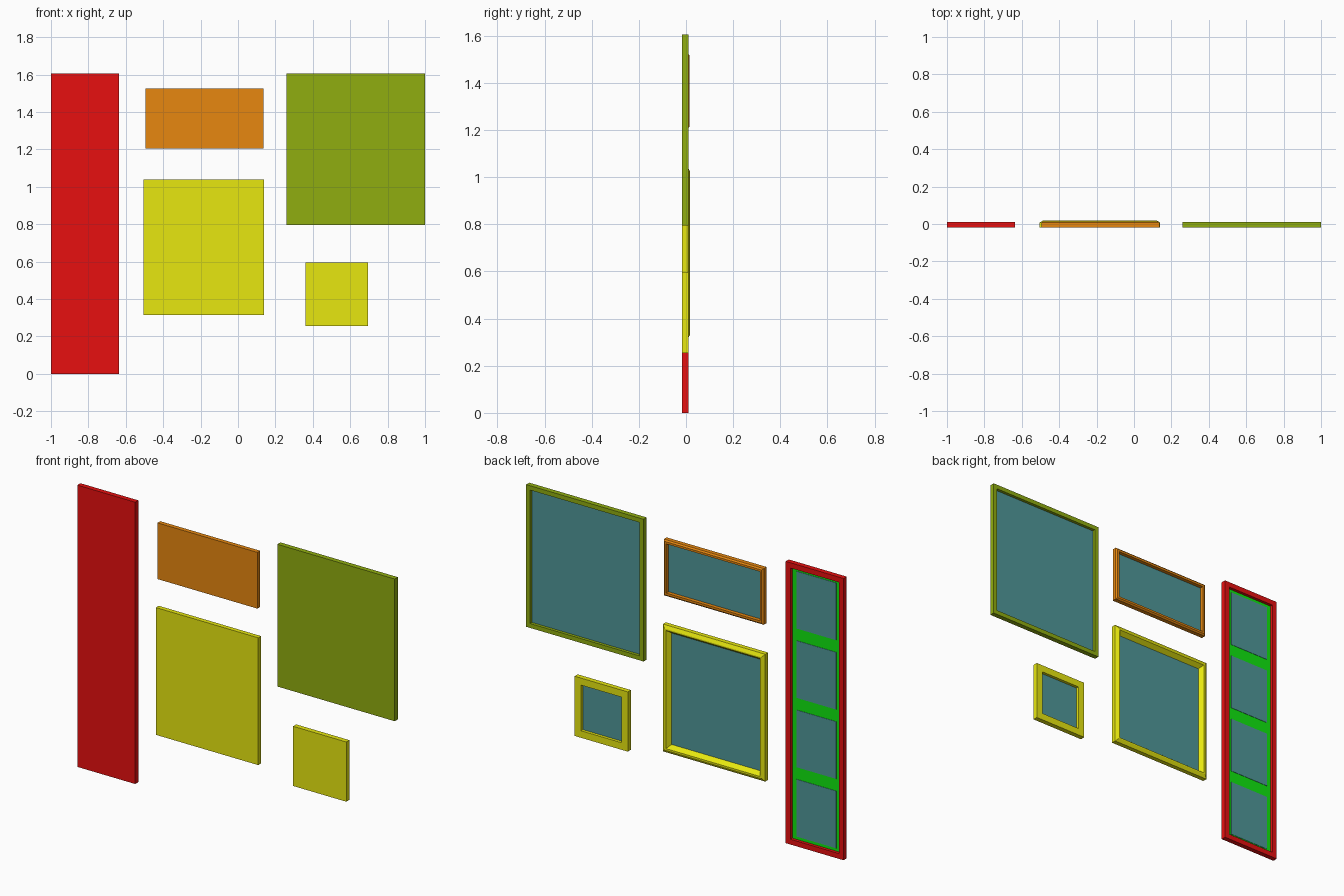
import bpy
import bmesh

cube = bpy.data.objects.get("Cube")
if cube:
    bpy.data.objects.remove(cube, do_unlink=True)


def material(name, rgb):
    mat = bpy.data.materials.new(name)
    mat.use_nodes = True
    colour = (*rgb, 1)
    mat.diffuse_color = colour
    mat.node_tree.nodes["Principled BSDF"].inputs["Base Color"].default_value = colour
    return mat


red = material("red", (0.8, 0.005, 0.005))
orange = material("orange", (0.8, 0.245, 0.005))
yellow = material("yellow", (0.8, 0.8, 0.005))
olive = material("olive green", (0.28, 0.42, 0.005))
green = material("bright green", (0.005, 0.8, 0.005))
teal = material("teal glass", (0.08, 0.31, 0.32))

FRONT, BACK, RIDGE, PANE = -0.018, 0.01, 0.018, -0.007


def frame(name, x0, x1, z0, z1, profile, body, inner):
    """Sweep an (inset, y) profile round a rectangle; the last ring is filled with the inner colour."""
    bm = bmesh.new()
    rings = []
    for inset, y in profile:
        a, b, c, d = x0 + inset, x1 - inset, z0 + inset, z1 - inset
        rings.append([bm.verts.new((x, y, z)) for x, z in ((a, c), (b, c), (b, d), (a, d))])
    bm.faces.new(rings[0])
    for low, high in zip(rings, rings[1:]):
        for i in range(4):
            j = (i + 1) % 4
            bm.faces.new((low[i], high[i], high[j], low[j]))
    bm.faces.new(rings[-1]).material_index = 1
    bmesh.ops.recalc_face_normals(bm, faces=bm.faces)
    mesh = bpy.data.meshes.new(name)
    bm.to_mesh(mesh)
    bm.free()
    mesh.materials.append(body)
    mesh.materials.append(inner)
    obj = bpy.data.objects.new(name, mesh)
    bpy.context.collection.objects.link(obj)
    return obj


def flat_profile(width):
    return [(0, FRONT), (0, BACK), (width, BACK), (width, PANE)]


# Plain square-edged frames
frame("large_olive_frame", 0.26, 1.0, 0.795, 1.605, flat_profile(0.025), olive, teal)
frame("small_yellow_frame", 0.36, 0.695, 0.255, 0.595, flat_profile(0.04), yellow, teal)

# Wide frame with a slightly raised rim
raised = [(0, FRONT), (0, 0.007), (0.008, 0.014), (0.02, 0.014), (0.02, PANE)]
frame("wide_orange_frame", -0.495, 0.135, 1.205, 1.525, raised, orange, teal)

# Square frame with a ridge sloping both ways
ridged = [(0, FRONT), (0, 0.008), (0.018, RIDGE), (0.026, RIDGE), (0.045, PANE)]
frame("square_yellow_frame", -0.505, 0.14, 0.315, 1.04, ridged, yellow, teal)

# Tall frame with a green mount and four openings
frame("tall_red_frame", -1.0, -0.635, 0, 1.605, flat_profile(0.03), red, green)
for i in range(4):
    z = 0.21 + 0.395 * i
    frame(f"tall_frame_pane_{i + 1}", -0.943, -0.692, z - 0.163, z + 0.163,
          [(0, PANE - 0.001), (0, PANE + 0.002)], teal, teal)
